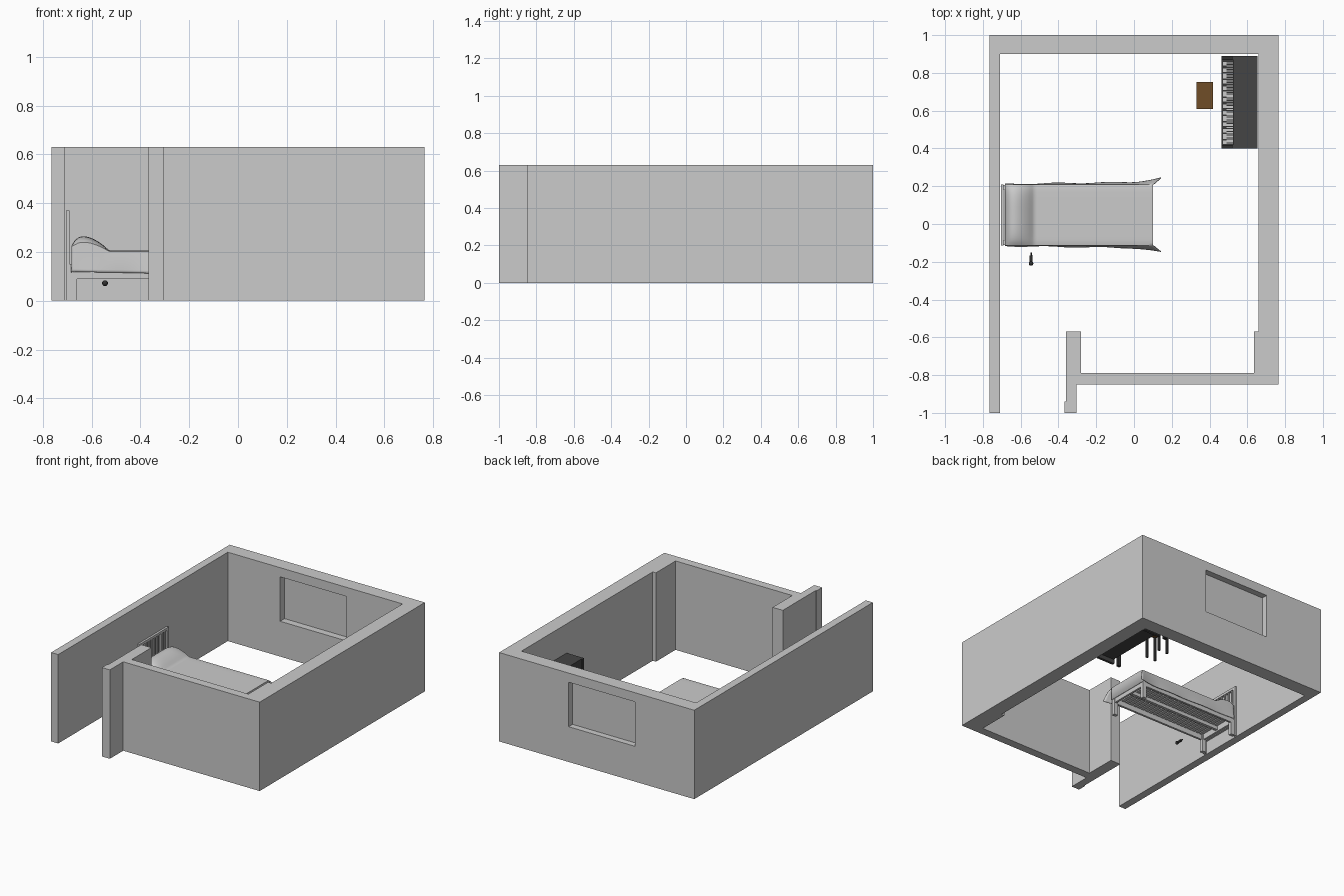
import bpy, bmesh, math
from mathutils import Matrix, Vector

if "Cube" in bpy.data.objects:
    bpy.data.objects.remove(bpy.data.objects["Cube"])


def material(name, rgb):
    m = bpy.data.materials.new(name)
    m.diffuse_color = (*rgb, 1)
    m.use_nodes = True
    m.node_tree.nodes["Principled BSDF"].inputs["Base Color"].default_value = m.diffuse_color
    return m


BLACK = material("black", (0.03, 0.03, 0.03))
CHARCOAL = material("charcoal", (0.06, 0.06, 0.06))
IVORY = material("ivory", (0.8, 0.8, 0.8))
BROWN = material("brown_wood", (0.16, 0.075, 0.02))


def finish(name, bm, mat=None):
    bmesh.ops.recalc_face_normals(bm, faces=bm.faces)
    me = bpy.data.meshes.new(name)
    bm.to_mesh(me)
    bm.free()
    ob = bpy.data.objects.new(name, me)
    bpy.context.collection.objects.link(ob)
    if mat:
        me.materials.append(mat)
    return ob


def boxes(name, specs, mat=None):
    """One object from boxes given as (x0, x1, y0, y1, z0, z1)."""
    bm = bmesh.new()
    for x0, x1, y0, y1, z0, z1 in specs:
        m = Matrix.Translation(((x0 + x1) / 2, (y0 + y1) / 2, (z0 + z1) / 2))
        bmesh.ops.create_cube(bm, size=1, matrix=m @ Matrix.Diagonal((x1 - x0, y1 - y0, z1 - z0, 1)))
    return finish(name, bm, mat)


def select(ob):
    bpy.ops.object.select_all(action='DESELECT')
    ob.select_set(True)
    bpy.context.view_layer.objects.active = ob


def smooth(ob, deg=40):
    select(ob)
    bpy.ops.object.shade_smooth_by_angle(angle=math.radians(deg))


# Room walls: one floor-plan outline, extruded
H = 0.63
plan = [(-.765, -1), (-.71, -1), (-.71, .9), (.66, .9), (.66, -.57), (.635, -.57),
        (.635, -.79), (-.28, -.79), (-.28, -.57), (-.36, -.57), (-.36, -.94),
        (-.367, -.94), (-.367, -1), (-.305, -1), (-.305, -.85), (.765, -.85),
        (.765, 1), (-.765, 1)]
bm = bmesh.new()
base = bm.faces.new([bm.verts.new((x, y, 0)) for x, y in plan])
ext = bmesh.ops.extrude_face_region(bm, geom=[base])
bmesh.ops.translate(bm, vec=(0, 0, H), verts=[v for v in ext["geom"] if isinstance(v, bmesh.types.BMVert)])
walls = finish("room_walls", bm)

# Window opening and pane
cutter = boxes("window_cutter", [(-.30, .22, .8, 1.1, .25, .565)])
cutter.hide_render = True
mod = walls.modifiers.new("window", 'BOOLEAN')
mod.object = cutter
mod.operation = 'DIFFERENCE'
mod.solver = 'EXACT'
select(walls)
bpy.ops.object.modifier_apply(modifier=mod.name)
bpy.data.objects.remove(cutter)
boxes("window_pane", [(-.30, .22, .950, .956, .25, .565)])

# Bed: headboard with vertical bars
Y0, Y1 = -.115, .21
bars = [Y0 + .02 + (Y1 - Y0 - .04) * (i + .5) / 8 for i in range(8)]
boxes("headboard", [(-.705, -.690, Y0, Y0 + .018, 0, .37), (-.705, -.690, Y1 - .018, Y1, 0, .37),
                    (-.705, -.690, Y0 + .018, Y1 - .018, .352, .37),
                    (-.705, -.690, Y0 + .018, Y1 - .018, .09, .19)] +
      [(-.702, -.693, y - .006, y + .006, .19, .352) for y in bars])

# Bed frame: legs, rails, centre beam and slats
boxes("bed_legs", [(x, x + .03, y, y + .025, 0, .15) for x in (-.69, .065) for y in (Y0 + .003, Y1 - .028)])
boxes("bed_rails", [(-.66, .065, Y0 + .005, Y0 + .02, .09, .15), (-.66, .065, Y1 - .02, Y1 - .005, .09, .15),
                    (-.685, -.67, Y0 + .028, Y1 - .028, .09, .15), (.075, .09, Y0 + .028, Y1 - .028, .09, .15),
                    (-.67, .075, .037, .057, .10, .125)])
N = 22
boxes("bed_slats", [(-.665 + .735 * i / N, -.665 + .735 * i / N + .025, Y0 + .02, Y1 - .02, .126, .136)
                    for i in range(N)])
mattress = boxes("mattress", [(-.678, .098, Y0 + .003, Y1 - .003, .137, .2)])

# Duvet draped over the pillow, flaring out at the foot corners
NX, NT, NS = 60, 24, 8
YC, HW = (Y0 + Y1) / 2, (Y1 - Y0) / 2 - .002


def pillow_height(x, s):
    t = (x + .682) / .15
    if not 0 <= t <= 1:
        return 0
    rise = math.sin(math.pi * t ** .62) ** .75
    return .058 * max(rise, 0) * (1 - .35 * abs(s) ** 4)


def duvet_point(i, j):
    u = i / NX
    x = -.682 + .782 * u
    s = (j - NS) / NT * 2 - 1
    if abs(s) <= 1:
        z = .206 + pillow_height(x, s) - .004 * abs(s) ** 12
        if i == 0:
            z += .02
        return (x, YC + s * HW, z)
    d = (j - NS - NT) / NS if s > 0 else (NS - j) / NS
    corner = max(0, (u - .82) / .18) ** 2
    fold = .003 * math.sin(17 * u + 2 * (s > 0)) * d
    y = HW + .004 * math.sin(d * math.pi / 2) + (.012 * u + fold) * d + .022 * corner * d ** .6
    z = .202 + pillow_height(x, 1) * (1 - d) ** 2 - d * (.083 + .016 * u)
    return (x + .043 * corner * d ** .7, YC + math.copysign(y, s), z)


bm = bmesh.new()
grid = [[bm.verts.new(duvet_point(i, j)) for j in range(NT + 2 * NS + 1)] for i in range(NX + 1)]
for i in range(NX):
    for j in range(NT + 2 * NS):
        bm.faces.new((grid[i][j], grid[i + 1][j], grid[i + 1][j + 1], grid[i][j + 1]))
# foot and head ends hang down to the mattress edge
for row, x in ((grid[-1], .1), (grid[0], -.684)):
    edge = row[NS:NS + NT + 1]
    low = [bm.verts.new((x, v.co.y, .115)) for v in edge]
    for k in range(NT):
        bm.faces.new((edge[k], edge[k + 1], low[k + 1], low[k]))
duvet = finish("duvet", bm)
sol = duvet.modifiers.new("thickness", 'SOLIDIFY')
sol.thickness = .004
smooth(duvet, 50)

# Small microphone by the bed, pointing forward
bm = bmesh.new()


def along_y(y0, y1, r0, r1):
    m = Matrix.Translation((-.545, (y0 + y1) / 2, .072)) @ Matrix.Rotation(math.pi / 2, 4, 'X')
    bmesh.ops.create_cone(bm, cap_ends=True, segments=16, radius1=r0, radius2=r1, depth=y1 - y0, matrix=m)


along_y(-.168, -.15, .004, .004)
along_y(-.2, -.168, .009, .007)
bmesh.ops.create_uvsphere(bm, u_segments=16, v_segments=10, radius=.012,
                          matrix=Matrix.Translation((-.545, -.209, .072)))
smooth(finish("microphone", bm, BLACK))

# Upright piano: case, key bed, cheeks and front legs
PY0, PY1 = .40, .89
boxes("piano_case", [(.525, .655, PY0, PY1, .03, .427), (.52, .655, PY0, PY0 + .018, 0, .427),
                     (.52, .655, PY1 - .018, PY1, 0, .427)], CHARCOAL)
boxes("piano_key_bed", [(.463, .525, PY0, PY1, .235, .262),
                        (.463, .525, PY0, PY0 + .018, .262, .29),
                        (.463, .525, PY1 - .018, PY1, .262, .29),
                        (.463, .488, PY0, PY0 + .018, 0, .235),
                        (.463, .488, PY1 - .018, PY1, 0, .235)], BLACK)

# Piano keys
KEYS = 52
K0 = PY0 + .02
kw = (PY1 - PY0 - .04) / KEYS
boxes("white_keys", [(.468, .525, K0 + i * kw + .0005, K0 + (i + 1) * kw - .0005, .262, .272)
                     for i in range(KEYS)], IVORY)
boxes("black_keys", [(.49, .525, K0 + i * kw - .0025, K0 + i * kw + .0025, .270, .279)
                     for i in range(1, KEYS) if i % 7 in (0, 1, 3, 4, 6)], BLACK)

# Piano stool
boxes("stool_seat", [(.33, .417, .61, .752, .175, .195)], BROWN)
boxes("stool_legs", [(x, x + .014, y, y + .014, 0, .175) for x in (.333, .400) for y in (.613, .735)], BLACK)
